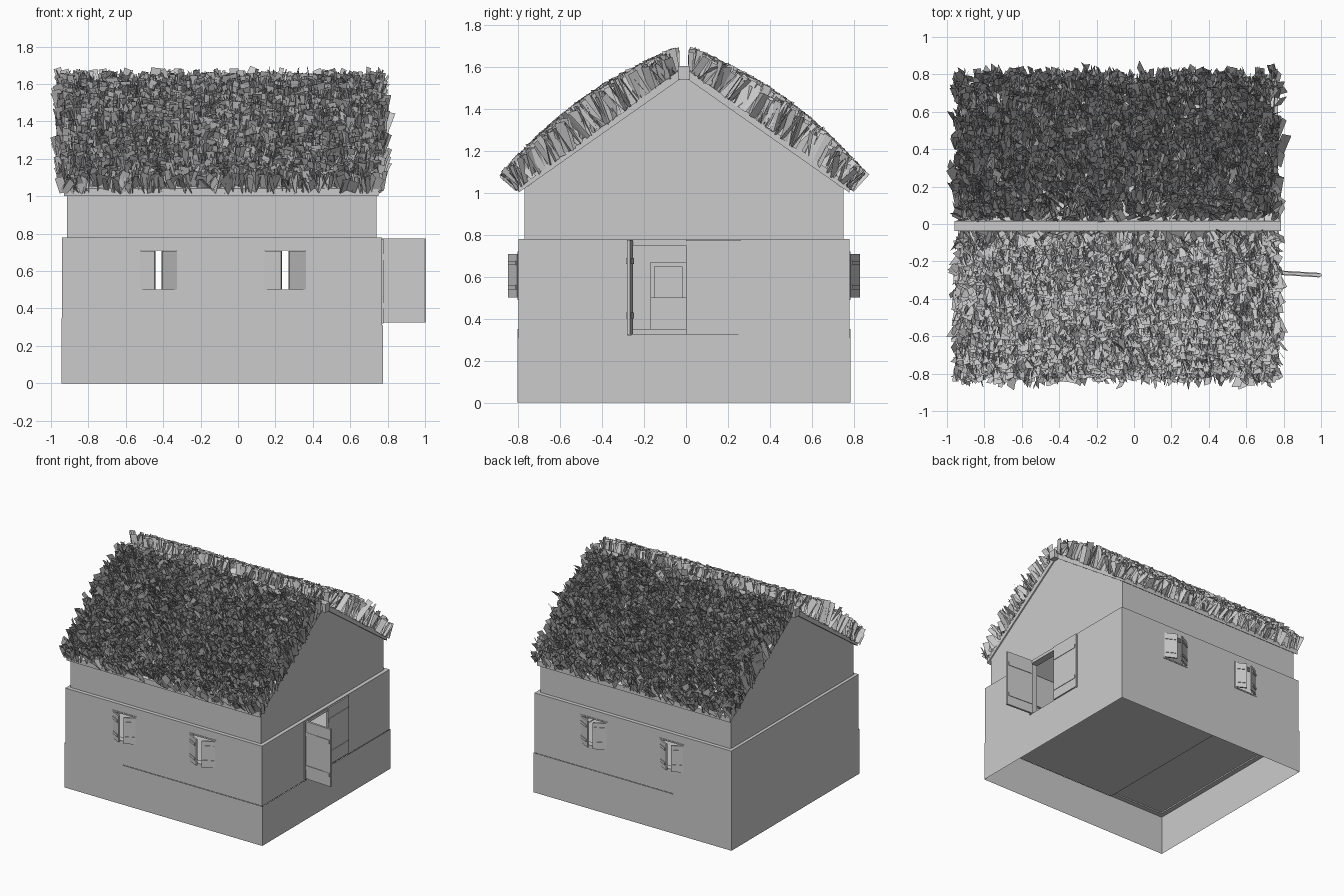
import bpy, bmesh, math, random
from mathutils import Vector, Matrix

if "Cube" in bpy.data.objects:
    bpy.data.objects.remove(bpy.data.objects["Cube"])

random.seed(4)
CY = -0.01                      # ridge line in y
X0, X1, Y0, Y1 = -0.94, 0.77, -0.80, 0.78


def finish(name, bm, loc=(0, 0, 0), rot=0.0):
    me = bpy.data.meshes.new(name)
    bm.to_mesh(me)
    bm.free()
    ob = bpy.data.objects.new(name, me)
    ob.location = loc
    ob.rotation_euler = (0, 0, rot)
    bpy.context.collection.objects.link(ob)
    return ob


def boxes(name, items, loc=(0, 0, 0), rot=0.0):
    """One object from boxes given as (x0, x1, y0, y1, z0, z1)."""
    bm = bmesh.new()
    for a, b, c, d, e, f in items:
        m = Matrix.Translation(((a + b) / 2, (c + d) / 2, (e + f) / 2)) @ \
            Matrix.Diagonal((b - a, d - c, f - e, 1))
        bmesh.ops.create_cube(bm, size=1, matrix=m)
    return finish(name, bm, loc, rot)


def prism(name, profile, xa, xb):
    """Extrude a (y, z) profile along x."""
    bm = bmesh.new()
    face = bm.faces.new([bm.verts.new((xa, y, z)) for y, z in profile])
    ext = bmesh.ops.extrude_face_region(bm, geom=[face])
    new = [v for v in ext["geom"] if isinstance(v, bmesh.types.BMVert)]
    bmesh.ops.translate(bm, vec=(xb - xa, 0, 0), verts=new)
    bmesh.ops.recalc_face_normals(bm, faces=bm.faces)
    return finish(name, bm)


def cut(ob, cutter):
    mod = ob.modifiers.new("cut", 'BOOLEAN')
    mod.operation = 'DIFFERENCE'
    mod.solver = 'EXACT'
    mod.object = cutter
    cutter.hide_render = True
    cutter.hide_set(True)


# Stepped foundation skirt, open underneath
bm = bmesh.new()
e, step = 0.004, -0.44
ring = [(X0 - e, Y0 - e, .35), (step, Y0 - e, .35), (step, Y0 - e, .31), (X1 + e, Y0 - e, .31),
        (X1 + e, Y1 + e, .31), (step, Y1 + e, .31), (step, Y1 + e, .35), (X0 - e, Y1 + e, .35)]
for i, p in enumerate(ring):
    q = ring[(i + 1) % len(ring)]
    if abs(p[2] - q[2]) < .001:
        bm.faces.new([bm.verts.new(v) for v in
                      ((p[0], p[1], 0), (q[0], q[1], 0), q, p)])
finish("foundation", bm)

# Floor with raised rear part
boxes("floor", [(step, X1 - .01, Y0 + .01, Y1 - .01, .30, .32),
                (X0 + .01, step, Y0 + .01, Y1 - .01, .32, .35)])

# Lower walls with door and window openings
WINDOWS = [(-0.53, -0.32), (0.135, 0.37)]
ZW0, ZW1 = 0.49, 0.72
T = 0.04
walls = boxes("lower_walls", [(X0, X1, Y0, Y1, .31, .78)])
cut(walls, boxes("room_cutter", [(X0 + T, X1 - T, Y0 + T, Y1 - T, .2, .9)]))
cut(walls, boxes("window_cutter", [(a, b, -1, 1, ZW0, ZW1) for a, b in WINDOWS]))
cut(walls, boxes("door_cutter", [(.6, .9, -.27, .255, .325, .755)]))

# Upper side walls and pointed gables
u0, u1, uy0, uy1 = -0.915, 0.74, -0.77, 0.75
boxes("upper_side_walls", [(u0, u1, uy0, uy0 + .03, .77, 1.03),
                           (u0, u1, uy1 - .03, uy1, .77, 1.03)])
gable = [(uy0, .77), (uy1, .77), (uy1, 1.02), (CY, 1.57), (uy0, 1.02)]
prism("left_gable", gable, u0, u0 + .03)
prism("right_gable", gable, u1 - .03, u1)

# Window frames and half-open shutters
ANGLE = math.radians(27)
for side, wy in ((-1, Y0), (1, Y1)):
    for a, b in WINDOWS:
        yy = sorted((wy + side * .004, wy - side * .045))
        t = .01
        boxes("window_frame", [(a, a + t, *yy, ZW0, ZW1), (b - t, b, *yy, ZW0, ZW1),
                               (a, b, *yy, ZW0, ZW0 + t), (a, b, *yy, ZW1 - t, ZW1)])
        for hinge, d in ((a + t, 1), (b - t, -1)):
            w = (b - a) / 2 - .02
            span = sorted((0, d * w))
            bat = sorted((d * .005, d * (w - .01)))
            boxes("shutter", [(*span, -.006, .006, ZW0 + .012, ZW1 - .012),
                              (*bat, -.011, .011, .54, .56),
                              (*bat, -.011, .011, .655, .675)],
                  (hinge, wy, 0), side * d * ANGLE)

# Double door: one leaf shut, one swung open
def door_leaf(name, length, loc, rot):
    boxes(name, [(0, length, -.008, .008, .325, .775),
                 (.01, length - .01, -.012, .012, .40, .43),
                 (.01, length - .01, -.012, .012, .66, .69)], loc, rot)


door_leaf("closed_door", .26, (X1 + .003, .26, 0), -math.pi / 2)
door_leaf("open_door", .232, (X1, -.26, 0), math.radians(-3.5))
boxes("door_frame", [(.72, .778, -.28, -.26, .32, .77), (.72, .776, .25, .265, .32, .77),
                     (.72, .776, -.28, .265, .75, .77)])

# Cupboard against the far wall
boxes("cupboard", [(-.90, -.80, -.17, 0, .35, .50), (-.90, -.81, -.17, -.15, .50, .67),
                   (-.90, -.81, -.02, 0, .50, .67), (-.90, -.81, -.17, 0, .65, .67)])

# Roof boards and ridge beam
DY, DZ = 0.79, 0.58
for s, name in ((-1, "front_roof_boards"), (1, "back_roof_boards")):
    prism(name, [(CY, 1.555), (CY, 1.60), (CY + s * DY, 1.60 - DZ + .02),
                 (CY + s * DY, 1.60 - DZ - .02)], -.93, .75)
boxes("ridge_beam", [(-.96, .785, CY - .027, CY + .027, 1.54, 1.605)])

# Thatch: flat blades standing out of each slope
slope = math.hypot(DY, DZ)


def thatch(name, s, count):
    bm = bmesh.new()
    down = Vector((0, s * DY, -DZ)) / slope
    nrm = Vector((0, s * DZ, DY)) / slope
    for _ in range(count):
        u = random.uniform(.03, 1.0)
        base = Vector((random.uniform(-.95, .77), CY, 1.60)) + down * (u * slope)
        h = (.095 + .06 * math.sin(math.pi * u) + .015 * u) * random.uniform(.7, 1.03)
        tip = base + nrm * h + down * random.uniform(-.055, .03)
        tip.x += random.gauss(0, .025)
        if s * (tip.y - CY) < .035:
            tip.y = CY + s * .035
        axis = (tip - base).normalized()
        rnd = Vector([random.gauss(0, 1) for _ in range(3)])
        w = axis.cross(rnd).normalized() * random.uniform(.012, .028)
        pts = (base - w, base + w, tip + w, tip - w)
        for p in pts:
            if s * (p.y - CY) < .02:
                p.y = CY + s * .02
        bm.faces.new([bm.verts.new(p) for p in pts])
    return finish(name, bm)


thatch("front_thatch", -1, 4200)
thatch("back_thatch", 1, 4200)
